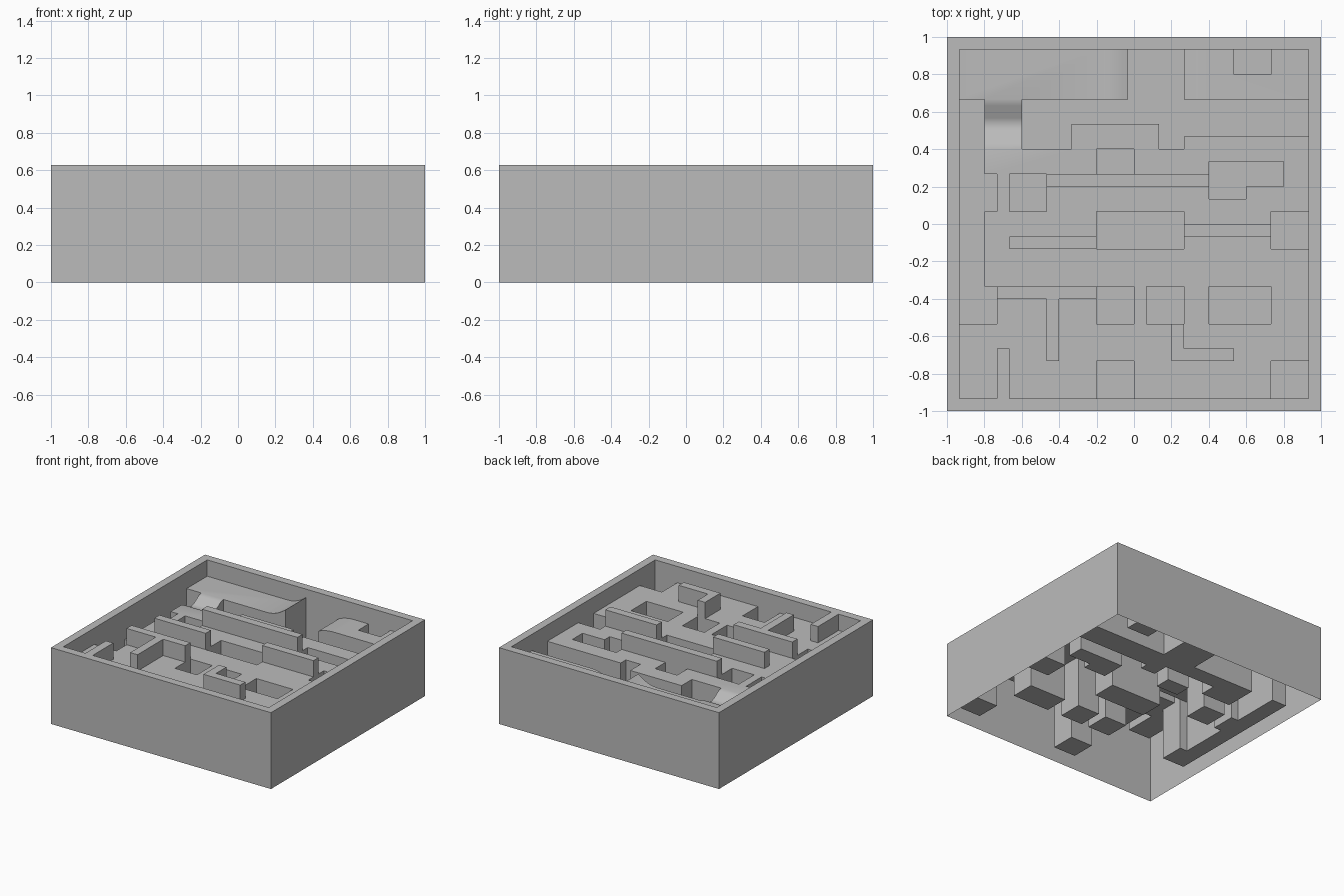
import bpy, bmesh, math

if "Cube" in bpy.data.objects:
    bpy.data.objects.remove(bpy.data.objects["Cube"])

CELL = 1 / 15            # plan module
STEP = 0.5               # grid step, in modules
TOP, FLOOR, PIT = 0.627, 0.493, 0.07
HALF, INNER = 15, 14     # outer and inner half widths, in modules

# Plan rectangles as (x0, x1, y0, y1) in modules
side_channel = [(-14, -12, -5, 10), (-12, -11, 1, 4), (-14, -11, -8, -5)]
back_channel = [(-9, 14, 8, 10), (-9, -5, 6, 8), (2, 14, 7, 8),
                (2, 4, 6, 7), (-0.5, 4, 10, 14)]
square_holes = [(8, 11, 12, 14), (-3, 0, 4, 6), (-10, -7, 1, 4),
                (6, 12, 3, 5), (6, 9, 2, 3), (-3, 4, -2, 1),
                (11, 14, -2, 1), (-3, 0, -8, -5), (1, 4, -8, -5),
                (6, 11, -8, -5), (-3, 0, -14, -11), (11, 14, -14, -11)]
barriers = [(-7, 6, 3, 4), (-10, -3, -2, -1), (4, 11, -1, 0),
            (-11, -3, -6, -5), (-7, -6, -11, -6), (-11, -10, -14, -10),
            (3, 4, -11, -8), (4, 8, -11, -10)]


def inside(rects, x, y):
    return any(a < x < b and c < y < d for a, b, c, d in rects)


def level(x, y):
    """Flat level of the cell centred at x, y."""
    if max(abs(x), abs(y)) > INNER or inside(barriers, x, y):
        return TOP
    if inside(side_channel + back_channel + square_holes, x, y):
        return PIT
    return FLOOR


def relief(x, y):
    """Take-off ramp, landing ramp and dip in the floor."""
    if y >= 10 and -3 <= x <= 0:
        return 0.067 * ((x + 3) / 2.5) ** 2
    if y >= 10 and 4 <= x <= 6:
        return -0.027 * ((6 - x) / 2) ** 2
    if -12 <= x <= -9 and 6 <= y <= 10:
        return -0.03 * (1 - math.cos(math.pi * (y - 6) / 2))
    return 0.0


def corner(cell, x, y):
    z = level(*cell)
    return (x * CELL, y * CELL, z + relief(x, y) if z == FLOOR else z)


def add_face(bm, points):
    unique = list(dict.fromkeys(points))
    if len(unique) > 2:
        bm.faces.new([bm.verts.new(p) for p in unique])


def make_object(name, bm, material):
    mesh = bpy.data.meshes.new(name)
    bm.to_mesh(mesh)
    bm.free()
    mesh.materials.append(material)
    obj = bpy.data.objects.new(name, mesh)
    bpy.context.collection.objects.link(obj)
    return obj


grey = bpy.data.materials.new("plain grey")
grey.use_nodes = True
grey.diffuse_color = (0.5, 0.5, 0.5, 1)
grey.node_tree.nodes["Principled BSDF"].inputs["Base Color"].default_value = grey.diffuse_color

# Maze sheet: cell tops, plus upright faces between cells of unequal level
bm = bmesh.new()
count = int(2 * HALF / STEP)
for i in range(count):
    for j in range(count):
        x0, y0 = i * STEP - HALF, j * STEP - HALF
        x1, y1 = x0 + STEP, y0 + STEP
        here = (x0 + STEP / 2, y0 + STEP / 2)
        add_face(bm, [corner(here, *p) for p in ((x0, y0), (x1, y0), (x1, y1), (x0, y1))])
        east, north = (here[0] + STEP, here[1]), (here[0], here[1] + STEP)
        edges = []
        if i < count - 1:
            edges.append((east, (x1, y0), (x1, y1)))
        if j < count - 1:
            edges.append((north, (x1, y1), (x0, y1)))
        for other, p, q in edges:
            if level(*other) != level(*here):
                loop = [corner(here, *q), corner(here, *p), corner(other, *p), corner(other, *q)]
                if level(*here) > level(*other):
                    loop = [loop[0], loop[1], loop[2], loop[3]][::-1]
                    loop = loop[::-1]
                add_face(bm, loop)
bmesh.ops.remove_doubles(bm, verts=bm.verts, dist=1e-5)
bmesh.ops.recalc_face_normals(bm, faces=bm.faces)
if sum(f.normal.z for f in bm.faces) < 0:
    bmesh.ops.reverse_faces(bm, faces=bm.faces)
bmesh.ops.dissolve_limit(bm, angle_limit=0.01, verts=bm.verts, edges=bm.edges)
maze = make_object("maze_sheet", bm, grey)

# Casing: four outer walls, open below
bm = bmesh.new()
bmesh.ops.create_cube(bm, size=2)
bmesh.ops.delete(bm, geom=[f for f in bm.faces if abs(f.normal.z) > 0.5], context='FACES_ONLY')
for v in bm.verts:
    v.co.z = TOP if v.co.z > 0 else 0
casing = make_object("outer_casing", bm, grey)

# Smooth the ramps while keeping the steps crisp
bpy.ops.object.select_all(action='DESELECT')
maze.select_set(True)
bpy.context.view_layer.objects.active = maze
bpy.ops.object.shade_smooth_by_angle(angle=math.radians(30))
